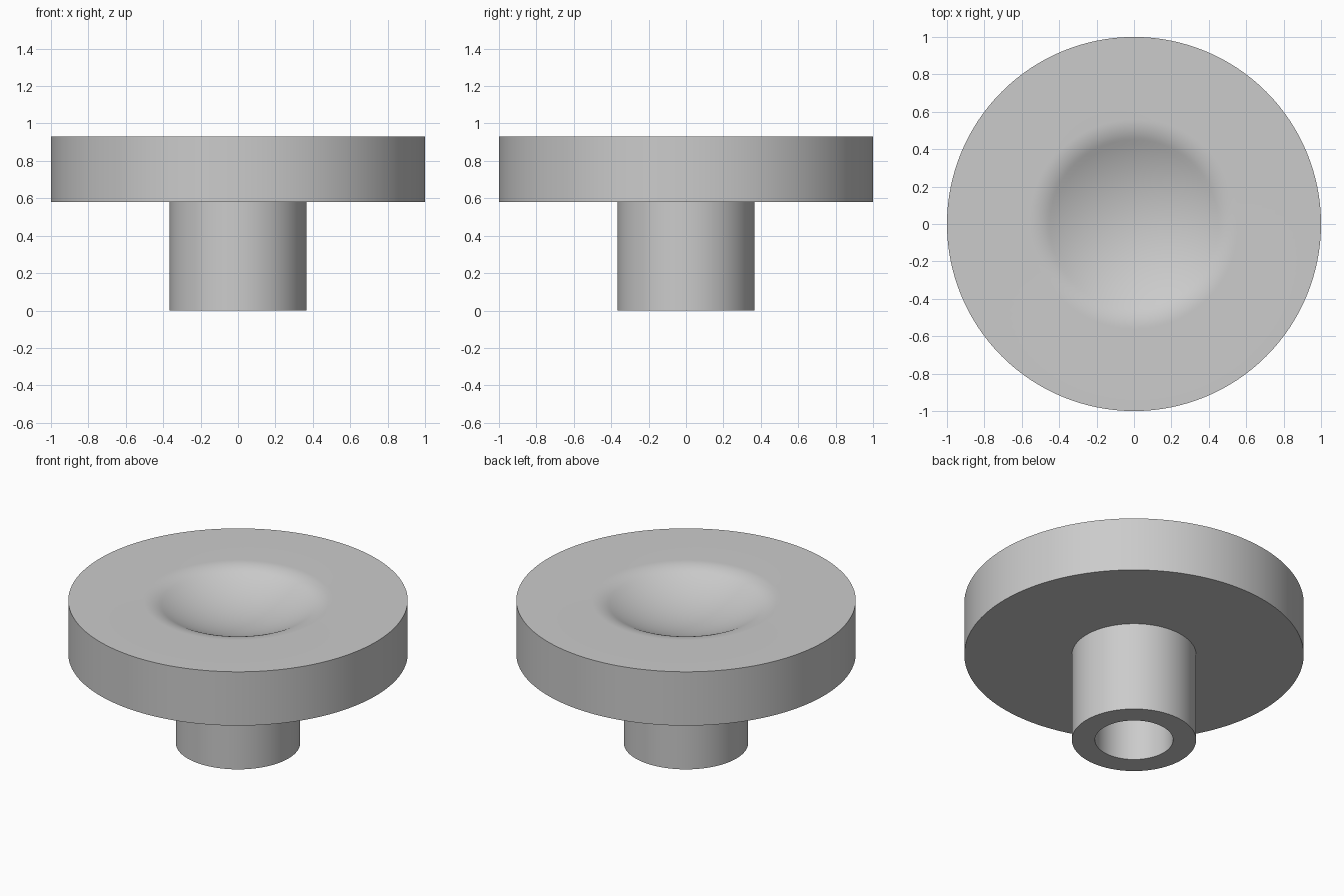
import bpy
import bmesh
from math import sin, cos, pi, radians

cube = bpy.data.objects.get("Cube")
if cube:
    bpy.data.objects.remove(cube, do_unlink=True)

SIDES = 128
TOP, FLANGE_Z = 0.93, 0.58
DISC_R, STEM_R, BORE_R = 1.0, 0.366, 0.23
BORE_DEPTH = 0.58
LIP_R, BOWL_R, SLOPE = 0.56, 0.45, radians(27)


def dish_profile():
    """Rounded lip blending tangentially into a spherical bowl, rim to centre."""
    lip = (LIP_R - BOWL_R) / sin(SLOPE)
    ball = BOWL_R / sin(SLOPE)
    points = []
    for i in range(9):
        a = SLOPE * i / 8
        points.append((LIP_R - lip * sin(a), TOP - lip * (1 - cos(a))))
    edge_z = points[-1][1]
    for i in range(1, 17):
        a = SLOPE * (1 - i / 16)
        points.append((ball * sin(a), edge_z - ball * (cos(a) - cos(SLOPE))))
    return points


def lathe(name, profile, material):
    """Revolve an (r, z) profile around the z axis into a closed solid."""
    bm = bmesh.new()
    verts = [bm.verts.new((r, 0, z)) for r, z in profile]
    edges = [bm.edges.new(pair) for pair in zip(verts, verts[1:])]
    bmesh.ops.spin(bm, geom=verts + edges, cent=(0, 0, 0), axis=(0, 0, 1),
                   angle=2 * pi, steps=SIDES, use_merge=True)
    bmesh.ops.remove_doubles(bm, verts=bm.verts, dist=0.0001)
    bmesh.ops.recalc_face_normals(bm, faces=bm.faces)
    mesh = bpy.data.meshes.new(name)
    bm.to_mesh(mesh)
    bm.free()
    mesh.materials.append(material)
    obj = bpy.data.objects.new(name, mesh)
    bpy.context.collection.objects.link(obj)
    bpy.ops.object.select_all(action="DESELECT")
    obj.select_set(True)
    bpy.context.view_layer.objects.active = obj
    bpy.ops.object.shade_smooth_by_angle(angle=radians(30))
    return obj


# Plain grey finish
grey = bpy.data.materials.new("grey")
grey.use_nodes = True
color = (0.6, 0.6, 0.6, 1)
grey.diffuse_color = color
grey.node_tree.nodes["Principled BSDF"].inputs["Base Color"].default_value = color

# Blind bore, stem, flange and dished top as one turned piece
outline = [
    (0, BORE_DEPTH), (BORE_R, BORE_DEPTH), (BORE_R, 0),
    (STEM_R, 0), (STEM_R, FLANGE_Z),
    (DISC_R, FLANGE_Z), (DISC_R, TOP),
]
lathe("dished_disc_with_hollow_stem", outline + dish_profile(), grey)
